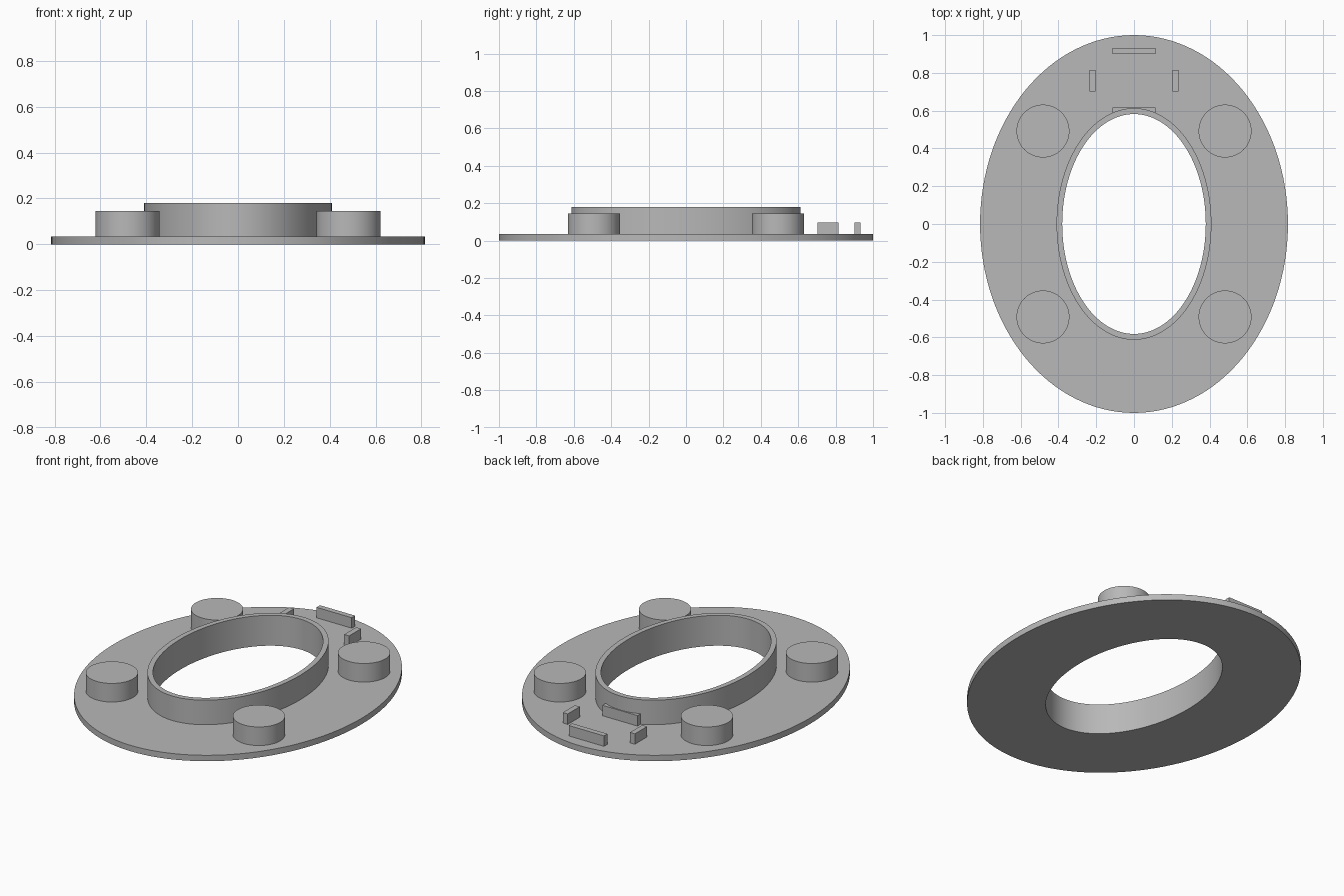
import bpy, bmesh
from math import cos, sin, pi, radians

cube = bpy.data.objects.get("Cube")
if cube:
    bpy.data.objects.remove(cube, do_unlink=True)

BASE_TOP, POST_TOP, RIM_TOP, CLIP_TOP = 0.035, 0.145, 0.18, 0.097
SEGMENTS = 128

grey = bpy.data.materials.new("plain grey")
grey.use_nodes = True
colour = (0.48, 0.48, 0.48, 1)
grey.diffuse_color = colour
grey.node_tree.nodes["Principled BSDF"].inputs["Base Color"].default_value = colour


def finish(name, bm, smooth=False):
    bmesh.ops.recalc_face_normals(bm, faces=bm.faces)
    mesh = bpy.data.meshes.new(name)
    bm.to_mesh(mesh)
    bm.free()
    mesh.materials.append(grey)
    obj = bpy.data.objects.new(name, mesh)
    bpy.context.collection.objects.link(obj)
    if smooth:
        bpy.ops.object.select_all(action="DESELECT")
        obj.select_set(True)
        bpy.context.view_layer.objects.active = obj
        bpy.ops.object.shade_smooth_by_angle(angle=radians(30))
    return obj


def elliptical_ring(name, profile):
    """Sweep a closed profile of (x radius, y radius, z) around the axis."""
    bm = bmesh.new()
    loops = []
    for rx, ry, z in profile:
        angles = [2 * pi * i / SEGMENTS for i in range(SEGMENTS)]
        loops.append([bm.verts.new((rx * cos(a), ry * sin(a), z)) for a in angles])
    for k, lower in enumerate(loops):
        upper = loops[(k + 1) % len(loops)]
        for i in range(SEGMENTS):
            j = (i + 1) % SEGMENTS
            bm.faces.new((lower[i], lower[j], upper[j], upper[i]))
    return finish(name, bm, smooth=True)


def post(name, x, y, radius):
    bm = bmesh.new()
    bmesh.ops.create_cone(bm, cap_ends=True, segments=64, radius1=radius,
                          radius2=radius, depth=POST_TOP - BASE_TOP)
    bmesh.ops.translate(bm, verts=bm.verts, vec=(x, y, (POST_TOP + BASE_TOP) / 2))
    return finish(name, bm, smooth=True)


def clip(name, x, y, width, depth):
    bm = bmesh.new()
    bmesh.ops.create_cube(bm, size=1)
    bmesh.ops.scale(bm, verts=bm.verts, vec=(width, depth, CLIP_TOP - BASE_TOP))
    bmesh.ops.translate(bm, verts=bm.verts, vec=(x, y, (CLIP_TOP + BASE_TOP) / 2))
    return finish(name, bm)


# Oval base plate with a raised rim around the opening
elliptical_ring("base_plate_with_rim", [
    (0.815, 1.0, 0),
    (0.815, 1.0, BASE_TOP),
    (0.41, 0.613, BASE_TOP),
    (0.41, 0.613, RIM_TOP),
    (0.38, 0.582, RIM_TOP),
    (0.38, 0.582, 0),
])

# Four round posts
for side, sx in (("left", 1), ("right", -1)):
    for end, sy in (("front", -1), ("back", 1)):
        post(f"{end}_{side}_post", sx * 0.482, sy * 0.492, 0.14)

# Four small upright clips framing a rectangle at the back
clip("back_clip", 0, 0.916, 0.23, 0.032)
clip("inner_clip", 0, 0.602, 0.23, 0.032)
for side, sx in (("left", 1), ("right", -1)):
    clip(f"{side}_clip", sx * 0.22, 0.759, 0.032, 0.113)
